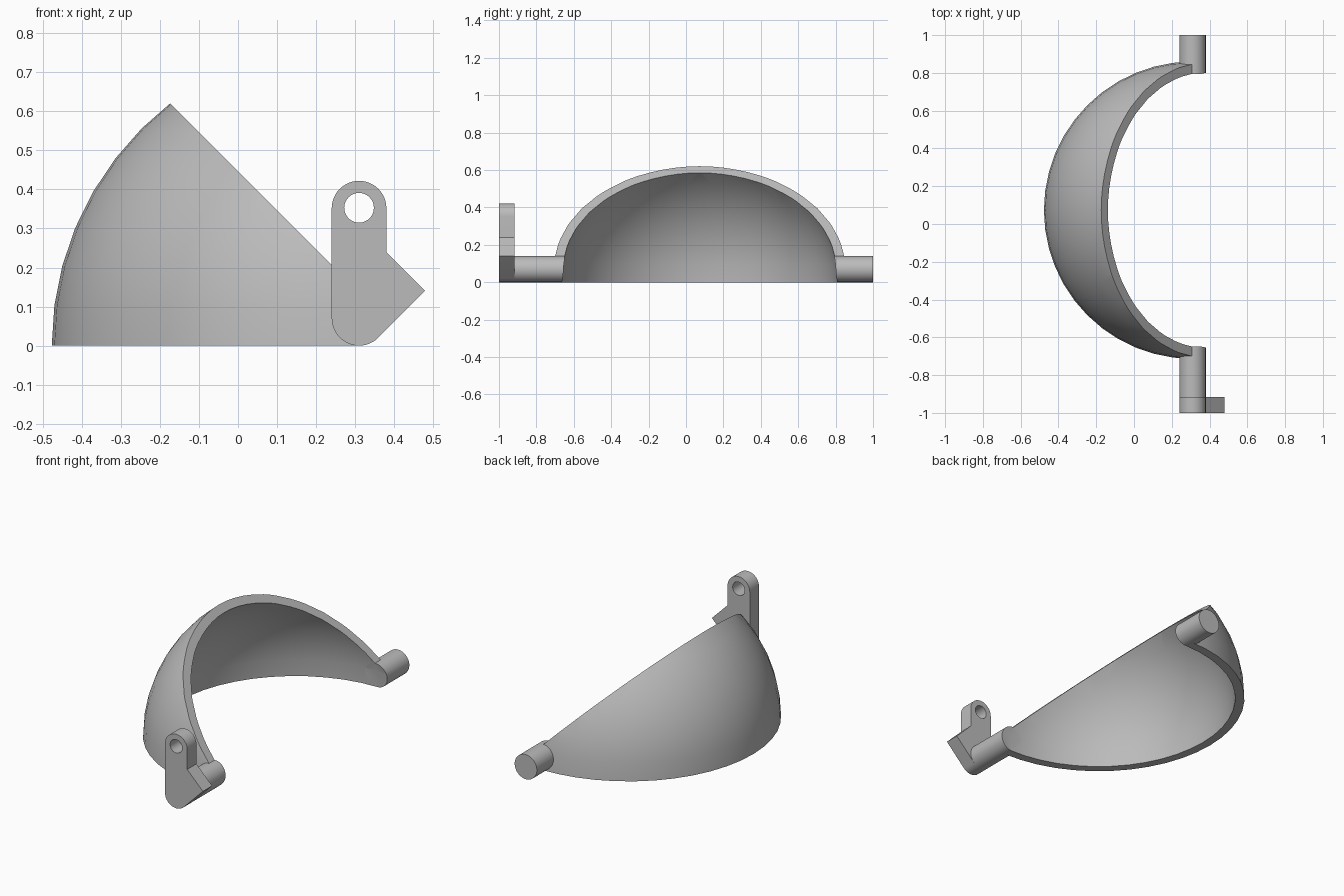
import bpy, bmesh, math

if "Cube" in bpy.data.objects:
    bpy.data.objects.remove(bpy.data.objects["Cube"], do_unlink=True)

grey = bpy.data.materials.new("plain grey")
grey.use_nodes = True
COLOR = (0.5, 0.5, 0.5, 1)
grey.diffuse_color = COLOR
grey.node_tree.nodes["Principled BSDF"].inputs["Base Color"].default_value = COLOR

AXIS_X, MID_Y = 0.31, 0.073
R_OUT, R_IN, R_PIN = 0.787, 0.737, 0.07


def finish(name, bm):
    bmesh.ops.recalc_face_normals(bm, faces=bm.faces)
    mesh = bpy.data.meshes.new(name)
    bm.to_mesh(mesh)
    bm.free()
    mesh.materials.append(grey)
    ob = bpy.data.objects.new(name, mesh)
    bpy.context.collection.objects.link(ob)
    return ob


def sphere(name, radius):
    bm = bmesh.new()
    bmesh.ops.create_uvsphere(bm, u_segments=48, v_segments=24, radius=radius)
    bmesh.ops.translate(bm, verts=bm.verts, vec=(AXIS_X, MID_Y, 0))
    return finish(name, bm)


def prism(name, outline, y0, y1):
    """Extrude an x-z outline from y0 to y1."""
    bm = bmesh.new()
    face = bm.faces.new([bm.verts.new((x, y0, z)) for x, z in outline])
    ext = bmesh.ops.extrude_face_region(bm, geom=[face])
    verts = [g for g in ext["geom"] if isinstance(g, bmesh.types.BMVert)]
    bmesh.ops.translate(bm, verts=verts, vec=(0, y1 - y0, 0))
    return finish(name, bm)


def arc(cx, cz, r, start, end, n):
    angles = [math.radians(start + (end - start) * i / n) for i in range(n + 1)]
    return [(cx + r * math.cos(a), cz + r * math.sin(a)) for a in angles]


def cut(ob, tool, operation):
    mod = ob.modifiers.new("cut", "BOOLEAN")
    mod.operation, mod.solver, mod.object = operation, "EXACT", tool
    bpy.context.view_layer.objects.active = ob
    bpy.ops.object.modifier_apply(modifier=mod.name)


def smooth(ob):
    bpy.ops.object.select_all(action="DESELECT")
    ob.select_set(True)
    bpy.context.view_layer.objects.active = ob
    bpy.ops.object.shade_smooth_by_angle(angle=math.radians(30))


# Curved shell: hollow sphere trimmed to a slanted wedge
hollow = sphere("hollow_cutter", R_IN)
hollow.hide_render = True
wedge = prism("wedge_cutter", [(-1, 0), (AXIS_X, 0), (AXIS_X, 0.137), (-1, 1.447)], -2, 2)
wedge.hide_render = True
shell = sphere("curved_shell", R_OUT)
cut(shell, hollow, "DIFFERENCE")
cut(shell, wedge, "INTERSECT")

# Pivot pins, ending at the shell's inner surface
circle = arc(AXIS_X, R_PIN, R_PIN, 0, 360, 48)[:-1]
pins = [prism("front_pin", circle, -0.99, MID_Y - 0.68),
        prism("back_pin", circle, MID_Y + 0.68, 1)]
for pin in pins:
    cut(pin, hollow, "DIFFERENCE")

# Lever plate with rounded ends, pointed side and a hole
outline = (arc(AXIS_X, 0.352, R_PIN, 0, 180, 24)
           + arc(AXIS_X, R_PIN, R_PIN, 180, 315, 18)
           + [(0.479, 0.141), (0.38, 0.24)])
lever = prism("lever_plate", outline, -1, -0.917)
hole = prism("hole_cutter", arc(AXIS_X, 0.353, 0.038, 0, 360, 32)[:-1], -1.2, -0.8)
cut(lever, hole, "DIFFERENCE")

for ob in [shell, lever] + pins:
    smooth(ob)
for helper in (hollow, wedge, hole):
    bpy.data.objects.remove(helper, do_unlink=True)
